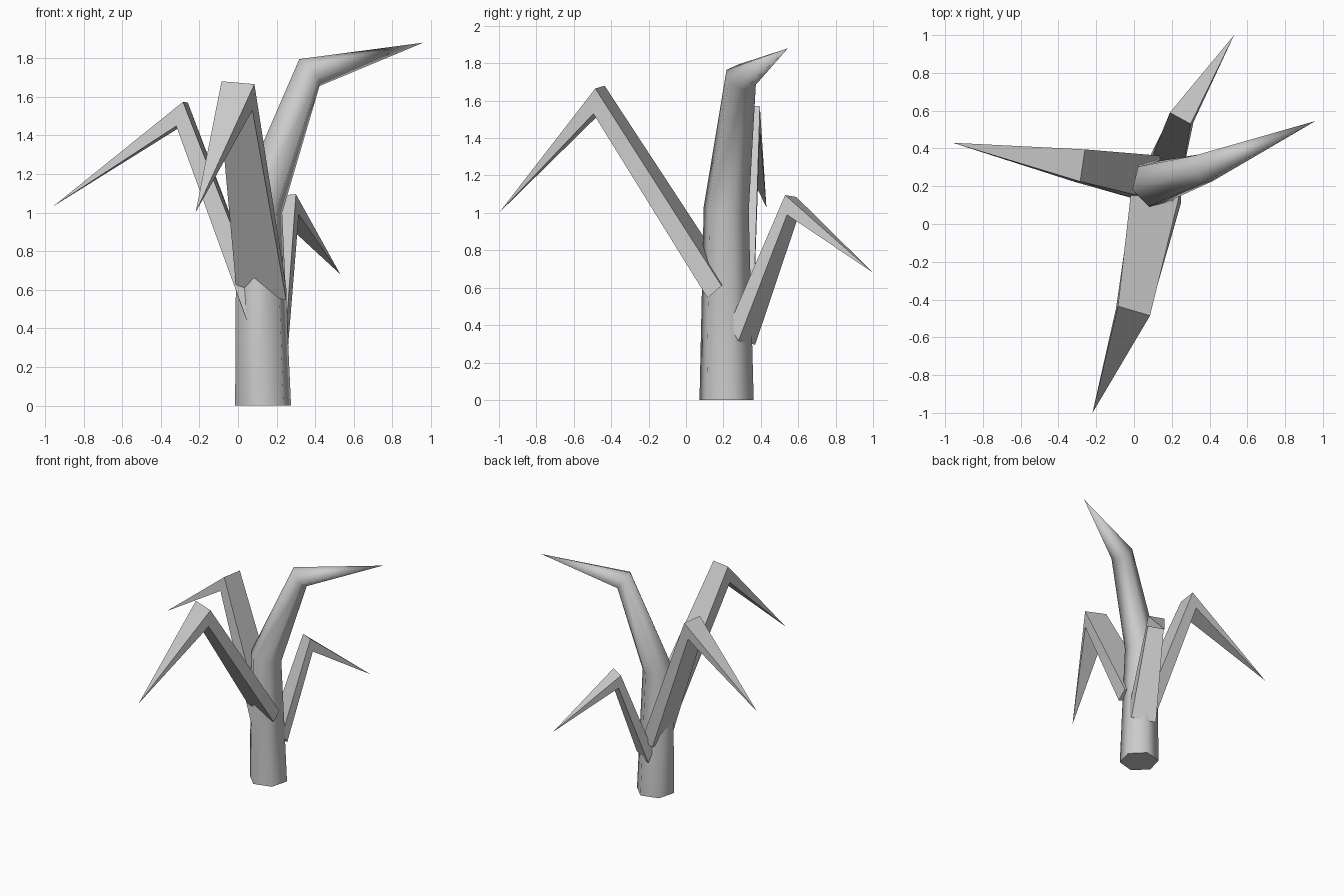
import bpy, bmesh, math
from mathutils import Vector

if "Cube" in bpy.data.objects:
    bpy.data.objects.remove(bpy.data.objects["Cube"])


def loft(name, rings, tip, angle):
    """Skin a list of matching rings, cap the start and close on a point."""
    bm = bmesh.new()
    loops = [[bm.verts.new(p) for p in ring] for ring in rings]
    end = bm.verts.new(tip)
    n = len(loops[0])
    bm.faces.new(loops[0])
    for i in range(n):
        j = (i + 1) % n
        for lo, hi in zip(loops, loops[1:]):
            bm.faces.new((lo[i], lo[j], hi[j], hi[i]))
        bm.faces.new((loops[-1][i], loops[-1][j], end))
    bmesh.ops.recalc_face_normals(bm, faces=bm.faces)
    mesh = bpy.data.meshes.new(name)
    bm.to_mesh(mesh)
    bm.free()
    ob = bpy.data.objects.new(name, mesh)
    bpy.context.collection.objects.link(ob)
    bpy.ops.object.select_all(action='DESELECT')
    ob.select_set(True)
    bpy.context.view_layer.objects.active = ob
    bpy.ops.object.shade_smooth_by_angle(angle=math.radians(angle))


def hexagon(center, normal, radius):
    """Six-sided ring around a point, facing along normal."""
    turn = Vector((0, 0, 1)).rotation_difference(Vector(normal))
    angles = [math.radians(15 + 60 * k) for k in range(6)]
    return [Vector(center) + turn @ Vector((radius * math.cos(a), radius * math.sin(a), 0))
            for a in angles]


def slab(a, b, drop):
    """Leaf cross-section: upper edge a-b, lower edge offset by drop."""
    a, b, drop = Vector(a), Vector(b), Vector(drop)
    return [a, b, b + drop, a + drop]


# Hexagonal stem, bending over into a pointed top
loft("stem", [
    hexagon((0.13, 0.217, 0), (0, 0, 1), 0.15),
    hexagon((0.11, 0.215, 1.02), (0.17, 0.06, 1), 0.125),
    hexagon((0.37, 0.295, 1.725), (0.62, 0.22, 0.5), 0.088),
], (0.96, 0.545, 1.88), 65)

# Folded leaves: base section, fold section, tip
leaves = {
    "front_leaf": (
        slab((-0.01, 0.22, 0.68), (0.25, 0.19, 0.61), (0, -0.075, -0.065)),
        slab((-0.085, -0.435, 1.68), (0.085, -0.485, 1.665), (-0.01, -0.01, -0.135)),
        (-0.22, -1.0, 1.0)),
    "left_leaf": (
        slab((0.15, 0.12, 0.46), (0.16, 0.36, 0.46), (-0.1, 0, -0.03)),
        slab((-0.285, 0.225, 1.573), (-0.26, 0.395, 1.57), (-0.035, 0, -0.125)),
        (-0.96, 0.43, 1.03)),
    "back_leaf": (
        slab((0.25, 0.23, 0.4), (0.08, 0.32, 0.38), (0.01, 0.05, -0.085)),
        slab((0.30, 0.53, 1.095), (0.19, 0.59, 1.085), (0.015, 0.01, -0.105)),
        (0.53, 1.0, 0.68)),
}
for name, (base, fold, tip) in leaves.items():
    loft(name, [base, fold], tip, 40)
